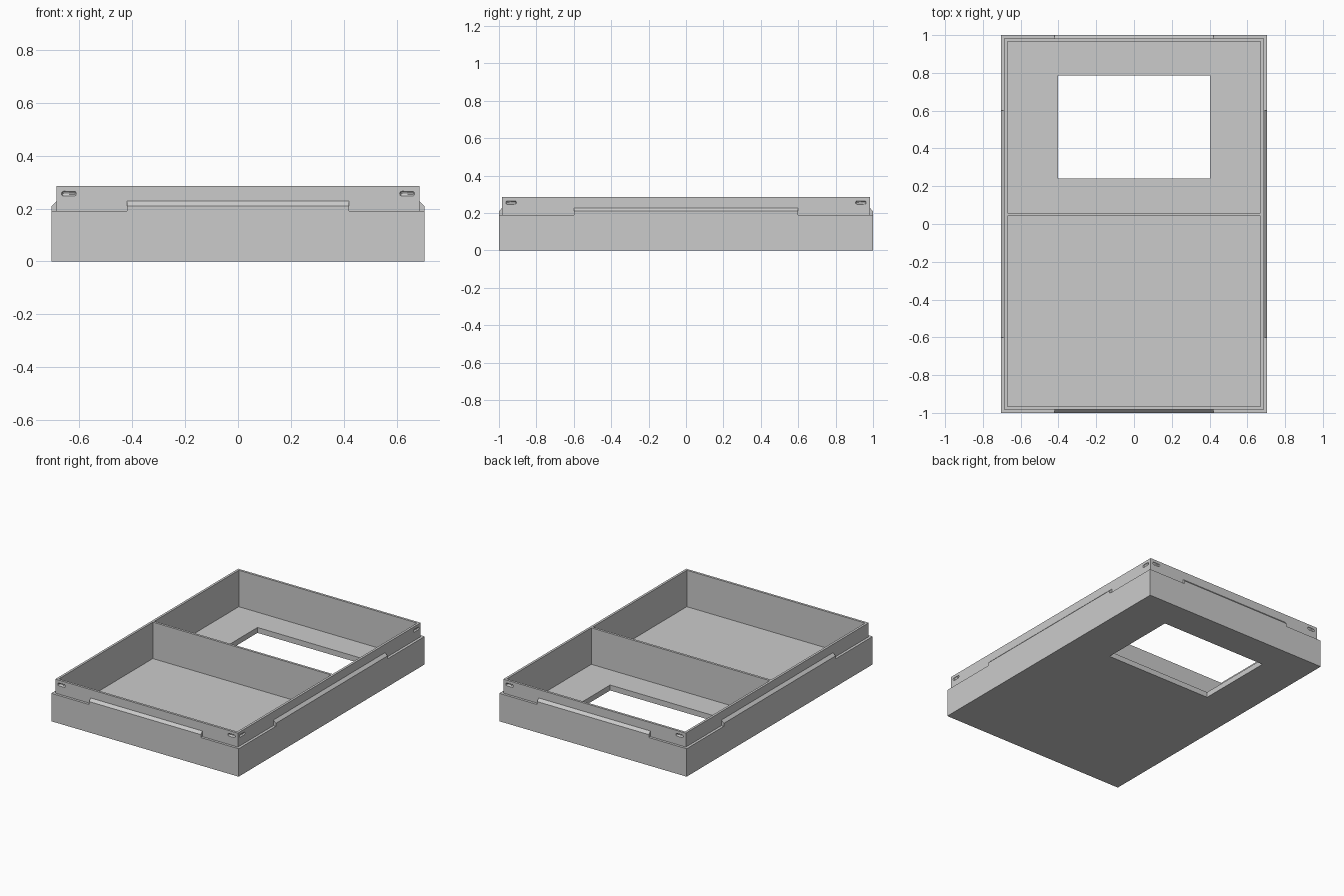
import bpy
import bmesh
from math import pi
from mathutils import Matrix, Vector

cube = bpy.data.objects.get("Cube")
if cube:
    bpy.data.objects.remove(cube, do_unlink=True)

# Overall sizes: outer ledge, raised rim, wall thickness
OUT_X, OUT_Y = 0.705, 1.0
RIM_X, RIM_Y = 0.687, 0.983
IN_X, IN_Y = 0.671, 0.967
LEDGE_Z, TOP_Z, FLOOR_Z = 0.19, 0.285, 0.037

grey = bpy.data.materials.new("plain_grey")
grey.use_nodes = True
GREY = (0.6, 0.6, 0.6, 1)
grey.diffuse_color = GREY
grey.node_tree.nodes["Principled BSDF"].inputs["Base Color"].default_value = GREY


def make_object(name, bm):
    bmesh.ops.recalc_face_normals(bm, faces=bm.faces)
    mesh = bpy.data.meshes.new(name)
    bm.to_mesh(mesh)
    bm.free()
    mesh.materials.append(grey)
    obj = bpy.data.objects.new(name, mesh)
    bpy.context.collection.objects.link(obj)
    return obj


def box(name, low, high):
    low, high = Vector(low), Vector(high)
    bm = bmesh.new()
    place = Matrix.Translation((low + high) / 2) @ Matrix.Diagonal((*(high - low), 1))
    bmesh.ops.create_cube(bm, size=1, matrix=place)
    return make_object(name, bm)


def prism(name, profile, half_length, turn):
    """Extrude an (outward, height) profile along a side, then turn it about z."""
    bm = bmesh.new()
    face = bm.faces.new([bm.verts.new((u, -half_length, z)) for u, z in profile])
    grown = bmesh.ops.extrude_face_region(bm, geom=[face])["geom"]
    verts = [v for v in grown if isinstance(v, bmesh.types.BMVert)]
    bmesh.ops.translate(bm, verts=verts, vec=(0, 2 * half_length, 0))
    bm.transform(Matrix.Rotation(turn, 4, "Z"))
    return make_object(name, bm)


def slot(name, outward, along, turn):
    """Round-ended snap slot lying along a side of the rim."""
    bm = bmesh.new()
    bmesh.ops.create_uvsphere(bm, u_segments=12, v_segments=8, radius=0.0095)
    for v in bm.verts:
        v.co.y += 0.019 if v.co.y > 0 else -0.019
    bm.transform(Matrix.Rotation(turn, 4, "Z") @ Matrix.Translation((outward, along, 0.256)))
    return make_object(name, bm)


def combine(target, tool, operation):
    mod = target.modifiers.new(operation.title(), "BOOLEAN")
    mod.operation, mod.object, mod.solver = operation, tool, "EXACT"
    bpy.context.view_layer.objects.active = target
    bpy.ops.object.modifier_apply(modifier=mod.name)
    bpy.data.objects.remove(tool, do_unlink=True)


# Solid tray with a stepped rim
tray = box("divided_tray", (-OUT_X, -OUT_Y, 0), (OUT_X, OUT_Y, LEDGE_Z))
combine(tray, box("rim", (-RIM_X, -RIM_Y, 0.1), (RIM_X, RIM_Y, TOP_Z)), "UNION")

# Sloped locating tab on each side, and two snap slots beside it
for i in range(4):
    turn = i * pi / 2
    rim, out, half, along = ((RIM_X, OUT_X, 0.6, 0.935), (RIM_Y, OUT_Y, 0.42, 0.64))[i % 2]
    profile = [(rim - 0.01, 0.15), (out, 0.15), (out, 0.21), (rim, 0.228), (rim - 0.01, 0.228)]
    combine(tray, prism("tab", profile, half, turn), "UNION")
    for side in (-1, 1):
        combine(tray, slot("slot_cutter", rim, side * along, turn), "DIFFERENCE")

# Two compartments separated by a thin divider
for y0, y1 in ((-IN_Y, 0.043), (0.059, IN_Y)):
    combine(tray, box("pocket_cutter", (-IN_X, y0, FLOOR_Z), (IN_X, y1, 0.4)), "DIFFERENCE")

# Rectangular opening through the rear floor
combine(tray, box("window_cutter", (-0.403, 0.24, -0.1), (0.403, 0.785, 0.1)), "DIFFERENCE")

# Tidy flat regions left by the cuts
bm = bmesh.new()
bm.from_mesh(tray.data)
bmesh.ops.remove_doubles(bm, verts=bm.verts, dist=0.00005)
bmesh.ops.dissolve_limit(bm, angle_limit=0.01, verts=bm.verts, edges=bm.edges)
bm.to_mesh(tray.data)
bm.free()
